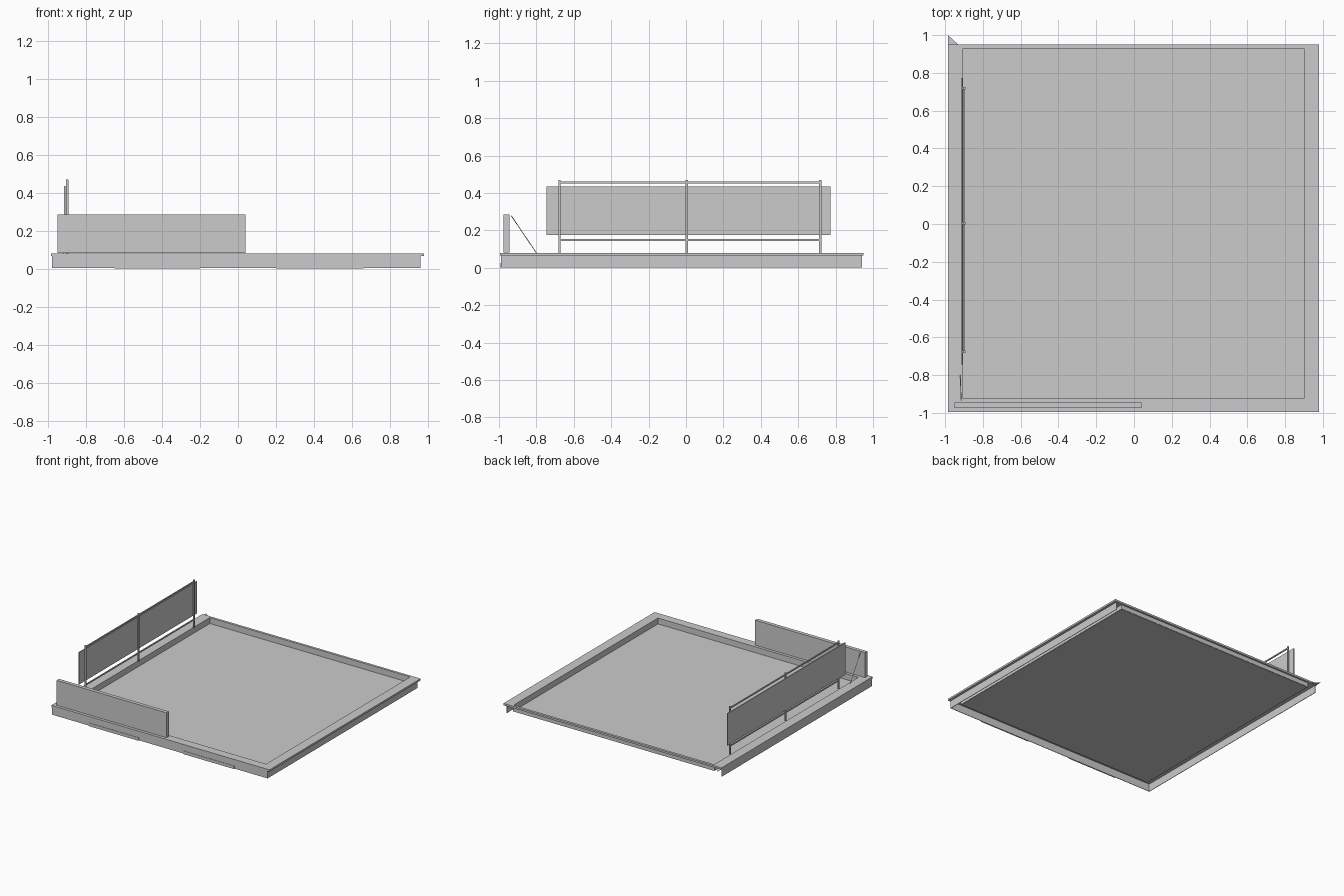
import bpy, bmesh
from mathutils import Vector

if "Cube" in bpy.data.objects:
    bpy.data.objects.remove(bpy.data.objects["Cube"])


def box(name, x, y, z):
    """Axis-aligned box from (min, max) ranges."""
    bm = bmesh.new()
    bmesh.ops.create_cube(bm, size=1)
    for v in bm.verts:
        v.co = [r[0] if c < 0 else r[1] for c, r in zip(v.co, (x, y, z))]
    return finish(name, bm)


def finish(name, bm):
    mesh = bpy.data.meshes.new(name)
    bm.to_mesh(mesh)
    bm.free()
    obj = bpy.data.objects.new(name, mesh)
    bpy.context.collection.objects.link(obj)
    return obj


def frame(name, outer, inner, z0, z1):
    """Rectangular ring; outer and inner are (x0, y0, x1, y1)."""
    bm = bmesh.new()
    loops = []
    for (x0, y0, x1, y1), z in ((outer, z0), (outer, z1), (inner, z1), (inner, z0)):
        loops.append([bm.verts.new((x, y, z)) for x, y in
                      ((x0, y0), (x1, y0), (x1, y1), (x0, y1))])
    for k in range(4):
        a, b = loops[k], loops[(k + 1) % 4]
        for i in range(4):
            j = (i + 1) % 4
            bm.faces.new((a[i], a[j], b[j], b[i]))
    bmesh.ops.recalc_face_normals(bm, faces=bm.faces)
    return finish(name, bm)


# Flat rim, inner curb and recessed deck
frame("rim", (-0.985, -0.995, 0.98, 0.95), (-0.905, -0.925, 0.9, 0.93), 0.065, 0.08)
frame("inner_curb", (-0.91, -0.93, 0.905, 0.935), (-0.905, -0.925, 0.9, 0.93), 0.03, 0.08)
box("deck", (-0.907, 0.902), (-0.927, 0.932), (0.028, 0.032))

# Skirts on three sides, the back is open
box("skirt_front", (-0.98, 0.96), (-0.99, -0.986), (0.003, 0.065))
box("skirt_left", (-0.98, -0.976), (-0.986, 0.94), (0.003, 0.065))
box("skirt_right", (0.956, 0.96), (-0.986, 0.94), (0.003, 0.065))

# Low plates on the front skirt
for side, (x0, x1) in (("left", (-0.65, -0.2)), ("right", (0.2, 0.66))):
    box("front_plate_" + side, (x0, x1), (-0.993, -0.99), (0, 0.025))

# Corner tip at the back left
bm = bmesh.new()
bm.faces.new([bm.verts.new(p) for p in
              ((-0.985, 0.95, 0.068), (-0.93, 0.95, 0.068), (-0.985, 1.0, 0.068))])
finish("corner_tip", bm)

# Front panel standing on the rim
box("front_panel", (-0.95, 0.04), (-0.975, -0.945), (0.082, 0.285))

# Left railing with posts, rails and panel
for i, y in enumerate((-0.677, 0.004, 0.718)):
    box(f"rail_post_{i}", (-0.905, -0.893), (y - 0.006, y + 0.006), (0.08, 0.47))
for name, z in (("lower", 0.148), ("upper", 0.456)):
    box(name + "_rail", (-0.903, -0.895), (-0.677, 0.718), (z - 0.005, z + 0.005))
box("rail_panel", (-0.916, -0.908), (-0.745, 0.772), (0.175, 0.435))

# Thin brace near the front left corner
a, b = Vector((-0.92, -0.8, 0.08)), Vector((-0.915, -0.935, 0.28))
bm = bmesh.new()
bmesh.ops.create_cone(bm, cap_ends=True, segments=4, radius1=0.002, radius2=0.002,
                      depth=(b - a).length)
brace = finish("corner_brace", bm)
brace.location = (a + b) / 2
brace.rotation_euler = (b - a).to_track_quat('Z', 'Y').to_euler()
